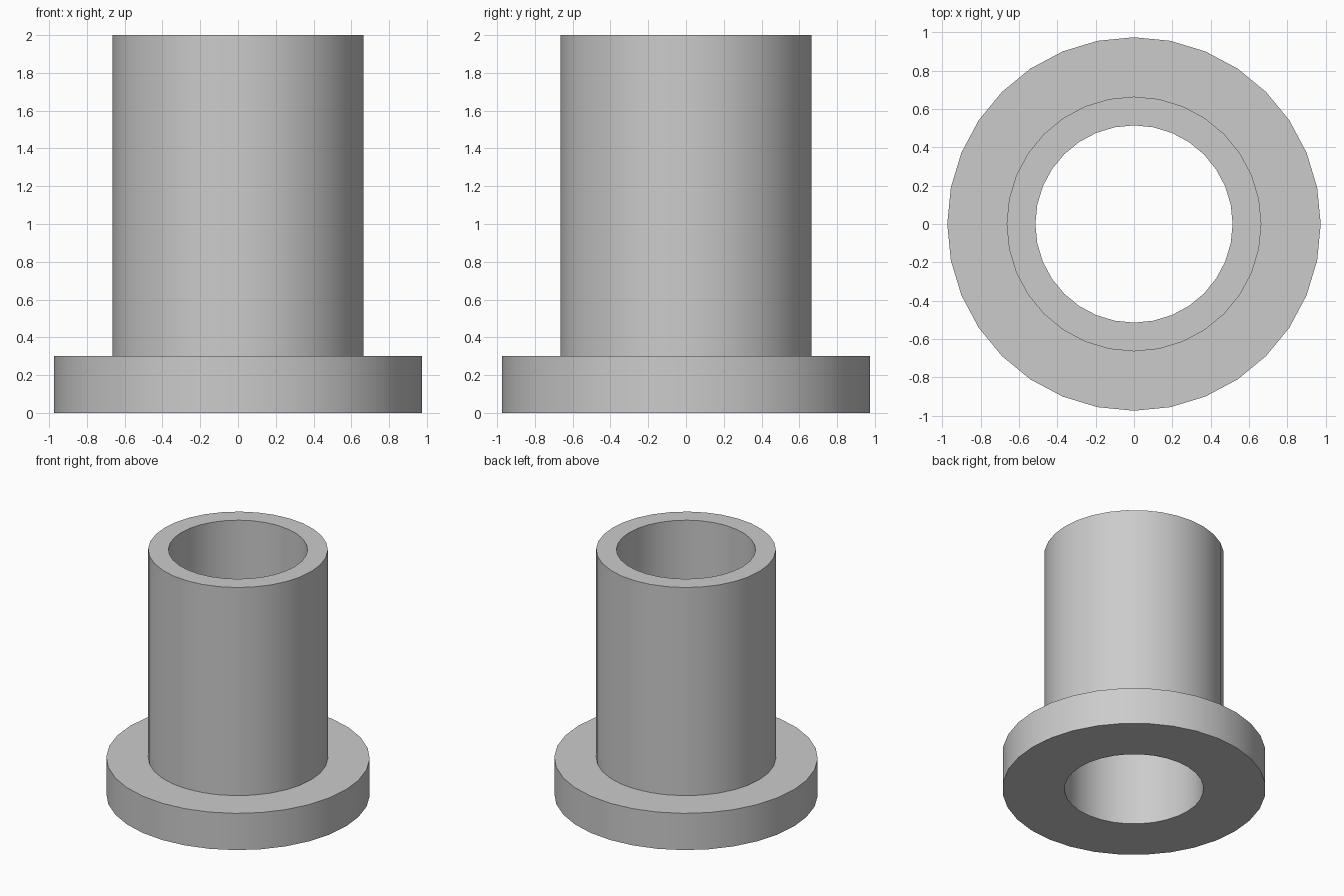
import bpy
import bmesh
from math import cos, sin, tau, radians

cube = bpy.data.objects.get("Cube")
if cube:
    bpy.data.objects.remove(cube, do_unlink=True)

SIDES = 32
BORE, TUBE, FLANGE = 0.515, 0.665, 0.975
FLANGE_TOP, HEIGHT = 0.30, 2.0

# Plain grey material
grey = bpy.data.materials.new("plain grey")
grey.use_nodes = True
colour = (0.6, 0.6, 0.6, 1)
grey.diffuse_color = colour
grey.node_tree.nodes["Principled BSDF"].inputs["Base Color"].default_value = colour


def lathe(name, profile):
    """Revolve a closed (radius, height) profile around z."""
    bm = bmesh.new()
    rings = [[bm.verts.new((r * cos(tau * i / SIDES), r * sin(tau * i / SIDES), z))
              for i in range(SIDES)] for r, z in profile]
    for k, ring in enumerate(rings):
        above = rings[(k + 1) % len(rings)]
        for i in range(SIDES):
            j = (i + 1) % SIDES
            bm.faces.new((ring[i], ring[j], above[j], above[i]))
    bmesh.ops.recalc_face_normals(bm, faces=bm.faces)
    mesh = bpy.data.meshes.new(name)
    bm.to_mesh(mesh)
    bm.free()
    mesh.materials.append(grey)
    obj = bpy.data.objects.new(name, mesh)
    bpy.context.collection.objects.link(obj)
    return obj


# Flanged sleeve: wide base ring, tube and through bore in one profile
sleeve = lathe("flanged_sleeve", [
    (BORE, 0), (FLANGE, 0), (FLANGE, FLANGE_TOP),
    (TUBE, FLANGE_TOP), (TUBE, HEIGHT), (BORE, HEIGHT),
])

# Smooth walls with crisp rims
bpy.ops.object.select_all(action="DESELECT")
sleeve.select_set(True)
bpy.context.view_layer.objects.active = sleeve
bpy.ops.object.shade_smooth_by_angle(angle=radians(30))
